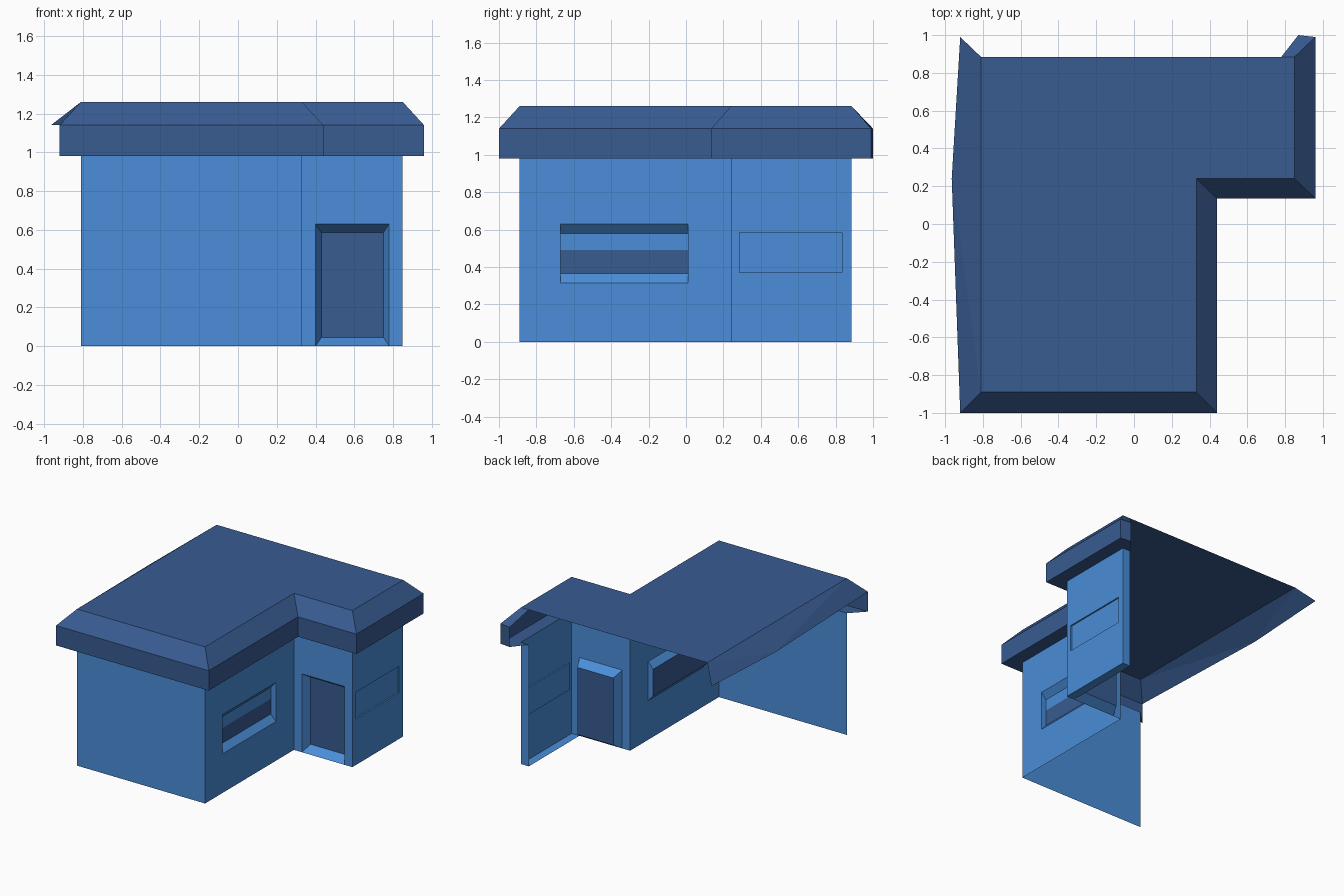
import bpy
from mathutils import Vector

if "Cube" in bpy.data.objects:
    bpy.data.objects.remove(bpy.data.objects["Cube"])


def material(name, rgb):
    m = bpy.data.materials.new(name)
    m.diffuse_color = (*rgb, 1)
    m.use_nodes = True
    m.node_tree.nodes["Principled BSDF"].inputs["Base Color"].default_value = m.diffuse_color
    return m


BLUE = material("wall blue", (0.068, 0.270, 0.690))
NAVY = material("roof navy", (0.040, 0.106, 0.285))


def make(name, quads, mats, idx=None):
    """Mesh object from a list of faces given as point lists."""
    verts, faces = [], []
    for q in quads:
        faces.append(range(len(verts), len(verts) + len(q)))
        verts += [tuple(p) for p in q]
    me = bpy.data.meshes.new(name)
    me.from_pydata(verts, [], [list(f) for f in faces])
    for m in mats:
        me.materials.append(m)
    for i, p in enumerate(me.polygons):
        p.material_index = idx[i] if idx else 0
    ob = bpy.data.objects.new(name, me)
    bpy.context.collection.objects.link(ob)
    return ob


def wall(name, a, b, hole=None, bevel=(0, 0), depth=0, panel=None):
    """Single sheet wall from a to b, outside on the right hand.
    hole = (s0, s1, z0, z1) along the wall; it tapers inward by bevel."""
    a, b = Vector((*a, 0)), Vector((*b, 0))
    length = (b - a).length
    u = (b - a).normalized()
    inward = Vector((-u.y, u.x, 0))

    def pt(s, z, d=0):
        return a + u * s + inward * d + Vector((0, 0, z))

    def rect(s0, s1, z0, z1, d=0):
        return [pt(s0, z0, d), pt(s1, z0, d), pt(s1, z1, d), pt(s0, z1, d)]

    if not hole:
        return make(name, [rect(0, length, 0, H)], [BLUE])
    s0, s1, z0, z1 = hole
    quads = [rect(0, s0, 0, H), rect(s1, length, 0, H), rect(s0, s1, z1, H)]
    if z0 > 0:
        quads.append(rect(s0, s1, 0, z0))
    # reveals around the recess
    ds, dz = bevel
    inner = (s0 + ds, s1 - ds, z0 + dz, z1 - dz)
    o, i = rect(*hole), rect(*inner, depth)
    quads += [[o[k], o[(k + 1) % 4], i[(k + 1) % 4], i[k]] for k in range(4)]
    make(name, quads, [BLUE])
    # panel at the back of the recess
    make(name + "_panel", [i], [panel or BLUE])


H = 0.98
# Plan lines: wall face and outer eave, front left round to the back right
W = [(-0.81, -0.89), (0.33, -0.89), (0.33, 0.24), (0.85, 0.24), (0.85, 0.885), (0.78, 0.885)]
E = [(-0.92, -1.0), (0.44, -1.0), (0.44, 0.135), (0.96, 0.135), (0.96, 0.99), (0.87, 1.0)]

# Walls
wall("front_wall", W[0], W[1])
wall("window_wall", W[1], W[2], (0.22, 0.90, 0.315, 0.63), (0, 0.05), 0.045, NAVY)
wall("door_wall", W[2], W[3], (0.07, 0.45, 0, 0.63), (0.03, 0.045), 0.07, NAVY)
wall("side_wall", W[3], W[4], (0.045, 0.595, 0.37, 0.585), (0, 0), 0.012)
wall("back_return_wall", W[4], W[5])

# Blind over the upper half of the main window
x = 0.289
make("window_blind", [[(x, -0.67, 0.49), (x, 0.01, 0.49), (x, 0.01, 0.58), (x, -0.67, 0.58)]], [BLUE])

# Bottom strip under the side wall
make("side_wall_base", [[(0.78, 0.24, 0), (0.78, 0.885, 0), (0.85, 0.885, 0), (0.85, 0.24, 0)]], [BLUE])

# Roof: soffit, fascia and sloped rim swept along the eaves
roof = []
for k in range(len(W) - 1):
    rings = [[(*W[j], H) for j in (k, k + 1)], [(*E[j], H) for j in (k, k + 1)],
             [(*E[j], 1.14) for j in (k, k + 1)], [(*W[j], 1.26) for j in (k, k + 1)]]
    roof += [[p[0], p[1], q[1], q[0]] for p, q in zip(rings, rings[1:])]
# flat deck
roof.append([(*p, 1.26) for p in W[:5]] + [(-0.81, 0.885, 1.26)])
# open left slope, bulging at mid length
A, B = (-0.81, -0.89, 1.26), (-0.81, 0.885, 1.26)
mid = (-0.965, 0.24, 1.14)
roof += [[A, mid, (-0.92, -1, 1.14)], [A, B, mid], [B, (-0.92, 0.99, 1.14), mid]]
make("roof", roof, [NAVY])
